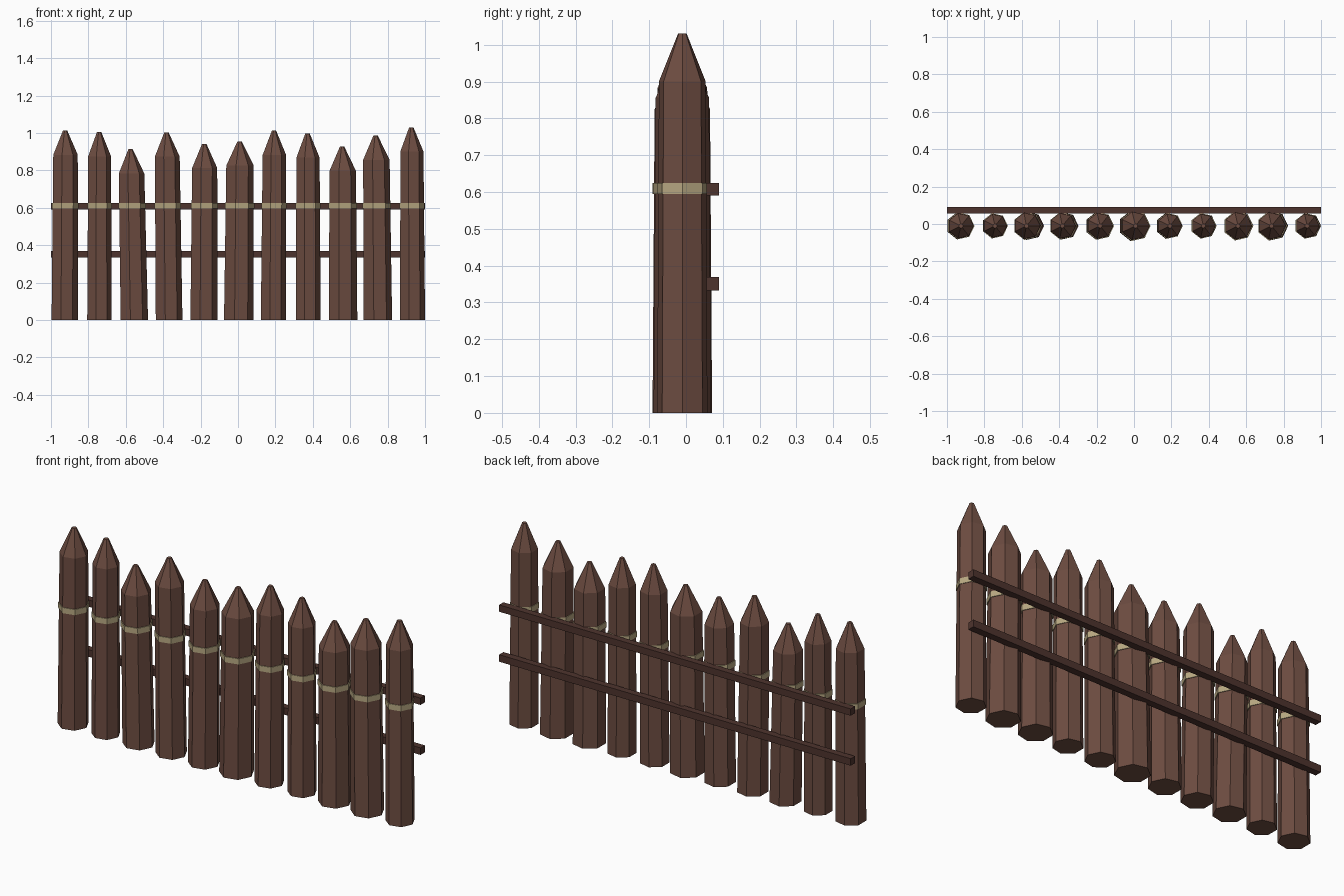
import bpy, bmesh, math

if "Cube" in bpy.data.objects:
    bpy.data.objects.remove(bpy.data.objects["Cube"])

SIDES = 7
POINT = 0.13      # length of the sharpened end
TAPER = 0.93      # shoulder radius relative to foot radius
POST_Y = -0.01


def material(name, rgb):
    m = bpy.data.materials.new(name)
    m.diffuse_color = (*rgb, 1)
    m.use_nodes = True
    m.node_tree.nodes["Principled BSDF"].inputs["Base Color"].default_value = m.diffuse_color
    return m


wood = material("brown wood", (0.153, 0.073, 0.053))
dark_wood = material("dark brown wood", (0.076, 0.034, 0.027))
rope = material("tan rope", (0.479, 0.392, 0.223))


def add_object(name, bm, mat):
    bmesh.ops.recalc_face_normals(bm, faces=bm.faces)
    mesh = bpy.data.meshes.new(name)
    bm.to_mesh(mesh)
    bm.free()
    mesh.materials.append(mat)
    obj = bpy.data.objects.new(name, mesh)
    bpy.context.collection.objects.link(obj)
    return obj


def lofted(name, sections, mat):
    """Skin a stack of seven-sided rings given as (x, z, radius)."""
    bm = bmesh.new()
    rings = []
    for x, z, r in sections:
        rings.append([bm.verts.new((x + r * math.cos(2 * math.pi * i / SIDES),
                                    POST_Y + r * math.sin(2 * math.pi * i / SIDES), z))
                      for i in range(SIDES)])
    for lower, upper in zip(rings, rings[1:]):
        for i in range(SIDES):
            j = (i + 1) % SIDES
            bm.faces.new((lower[i], lower[j], upper[j], upper[i]))
    bm.faces.new(rings[0][::-1])
    bm.faces.new(rings[-1])
    return add_object(name, bm, mat)


def rail(name, z0, z1):
    bm = bmesh.new()
    bmesh.ops.create_cube(bm, size=1)
    for v in bm.verts:
        v.co = (v.co.x * 2, 0.0725 + v.co.y * 0.035, (z0 + z1) / 2 + v.co.z * (z1 - z0))
    add_object(name, bm, dark_wood)


# Posts: (foot radius, tip x, height), evenly spaced and slightly leaning
posts = [
    (0.074, -0.925, 1.013), (0.069, -0.743, 1.005), (0.077, -0.575, 0.913),
    (0.075, -0.383, 1.003), (0.076, -0.181, 0.942), (0.083, 0.008, 0.955),
    (0.071, 0.192, 1.012), (0.070, 0.371, 0.998), (0.080, 0.556, 0.927),
    (0.080, 0.735, 0.986), (0.070, 0.926, 1.03),
]

for n, (r, tip_x, height) in enumerate(posts):
    foot_x = (n - 5) * 0.186
    shoulder = height - POINT

    def lean(z):
        return foot_x + (tip_x - foot_x) * z / height

    lofted(f"post_{n + 1}", [(foot_x, 0, r), (lean(shoulder), shoulder, r * TAPER),
                             (tip_x, height, 0.012)], wood)
    # Rope binding around each post
    lofted(f"binding_{n + 1}", [(lean(z), z, r * 1.0) for z in (0.595, 0.624)], rope)

# Rails along the back
rail("upper_rail", 0.59, 0.625)
rail("lower_rail", 0.333, 0.369)
